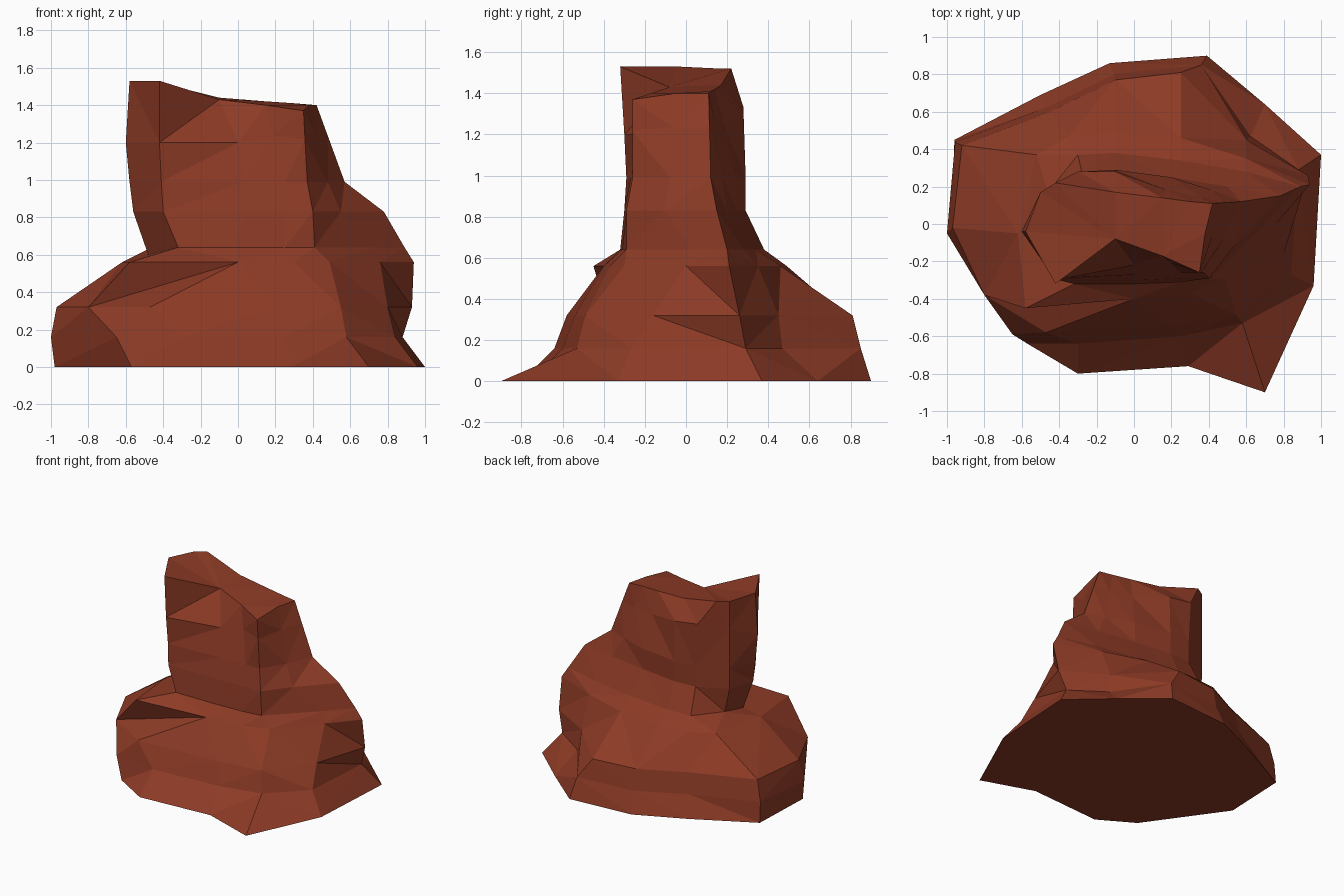
import bpy, bmesh

if "Cube" in bpy.data.objects:
    bpy.data.objects.remove(bpy.data.objects["Cube"])


def ring(z, pts):
    return [(x, y, z) for x, y in pts]


def vary(src, z, scale=1.0, moved={}):
    """Copy a stratum to another height, scaled, with some corners moved."""
    out = [(x * scale, y * scale, z) for x, y, _ in src]
    for i, (x, y) in moved.items():
        out[i] = (x, y, z)
    return out


def blend(a, b, t):
    return [tuple(p + (q - p) * t for p, q in zip(u, v)) for u, v in zip(a, b)]


# Strata: 12 corners each, from the left, round the back, right and front
foot = ring(0, [(-.98, -.06), (-.96, .45), (-.5, .69), (-.13, .86), (.39, .9), (.7, .64),
                (1, .37), (.96, -.33), (.7, -.9), (.29, -.76), (-.3, -.8), (-.57, -.64)])
shelf = ring(.32, [(-.97, -.02), (-.92, .42), (-.45, .6), (-.1, .77), (.25, .81), (.6, .45),
                   (.93, .26), (.8, -.16), (.55, -.49), (.2, -.54), (-.47, -.58), (-.8, -.38)])
skirt = vary(shelf, .16, 1.04, {0: (-1, -.05), 4: (.36, .85), 6: (.88, .29), 7: (.84, -.27),
                                8: (.58, -.53), 9: (.25, -.6), 10: (-.3, -.64), 11: (-.65, -.59)})
shoulder = ring(.56, [(-.62, -.05), (-.52, .37), (-.35, .47), (-.1, .49), (.25, .46), (.6, .35),
                      (.94, .21), (.76, 0), (.49, -.3), (.3, -.37), (0, -.4), (-.58, -.45)])
neck = ring(.64, [(-.47, -.03), (-.46, .17), (-.3, .37), (-.1, .38), (.25, .34), (.6, .28),
                  (.89, .2), (.73, .03), (.41, -.29), (.25, -.31), (0, -.32), (-.32, -.32)])
neck[0] = (-.48, -.03, .6)
waist = ring(.83, [(-.56, -.04), (-.5, .17), (-.28, .28), (-.1, .29), (.2, .25), (.5, .2),
                   (.78, .15), (.55, -.1), (.4, -.29), (.25, -.29), (.03, -.3), (-.4, -.3)])
chest = vary(waist, .99, 1, {0: (-.58, -.04), 5: (.42, .18), 6: (.57, .12), 7: (.48, -.08),
                             8: (.37, -.26), 9: (.25, -.26), 10: (.03, -.27), 11: (-.41, -.29)})
# Sloping crest with a hollow in its front edge
crest = ring(1.41, [(-.58, -.04), (-.5, .17), (-.42, .22), (-.1, .17), (.15, .14), (.3, .12),
                    (.42, .11), (.38, -.05), (.35, -.26), (.15, -.17), (-.1, -.08), (-.42, -.32)])
lift = [.12, .11, .11, .03, .01, 0, -.01, -.01, -.04, -.01, .02, .12]
crest = [(x, y, z + d) for (x, y, z), d in zip(crest, lift)]
upper = blend(chest, crest, .6)
for i, p in {0: (-.6, -.04, 1.2), 2: (-.3, .28, 1.33), 3: (-.1, .28, 1.3),
             10: (0, -.22, 1.2), 11: (-.42, -.3, 1.2)}.items():
    upper[i] = p

# Loft the strata into one faceted rock
bm = bmesh.new()
rows = [[bm.verts.new(p) for p in r]
        for r in (foot, skirt, shelf, shoulder, neck, waist, chest, upper, crest)]
n = len(foot)
for k, (low, high) in enumerate(zip(rows, rows[1:])):
    for i in range(n):
        j = (i + 1) % n
        if (k, i) in ((7, 10), (2, 10)):  # creases of the hollow and the left overhang
            bm.faces.new((low[i], low[j], high[i]))
            bm.faces.new((low[j], high[j], high[i]))
        else:
            bm.faces.new((low[i], low[j], high[j], high[i]))
bm.faces.new(rows[0])
bm.faces.new(rows[-1])
bmesh.ops.triangulate(bm, faces=bm.faces[:])
bmesh.ops.recalc_face_normals(bm, faces=bm.faces[:])

mesh = bpy.data.meshes.new("rock_formation")
bm.to_mesh(mesh)
bm.free()
rock = bpy.data.objects.new("rock_formation", mesh)
bpy.context.collection.objects.link(rock)

# Red sandstone
stone = bpy.data.materials.new("red_sandstone")
stone.diffuse_color = (.265, .043, .019, 1)
stone.use_nodes = True
stone.node_tree.nodes["Principled BSDF"].inputs["Base Color"].default_value = stone.diffuse_color
mesh.materials.append(stone)
